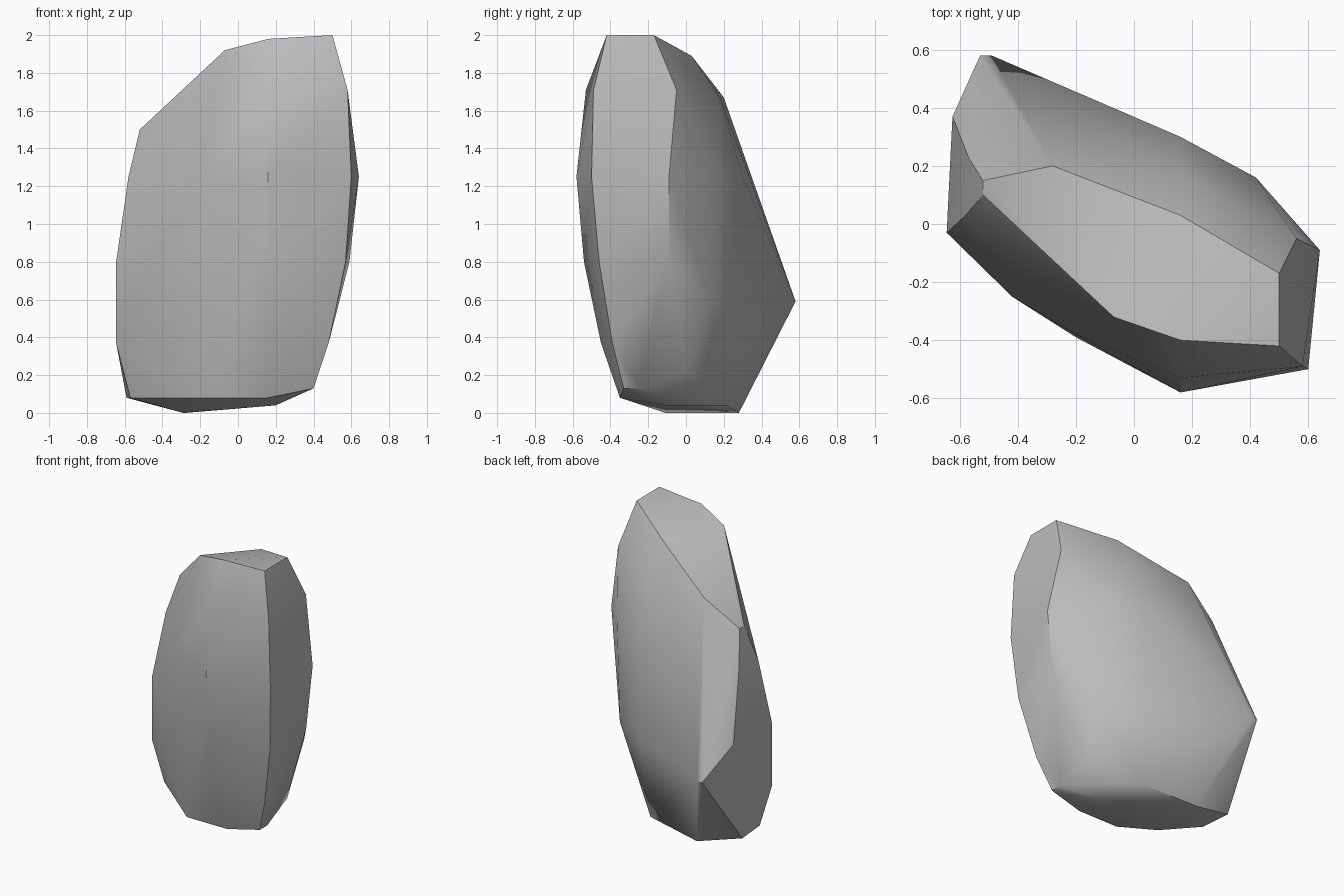
import bpy
import bmesh
import math


def flat_material(name, color):
    """Plain single-colour material for viewport and render."""
    material = bpy.data.materials.new(name)
    material.use_nodes = True
    material.diffuse_color = color
    shader = next(n for n in material.node_tree.nodes if n.type == "BSDF_PRINCIPLED")
    shader.inputs["Base Color"].default_value = color
    shader.inputs["Roughness"].default_value = 0.9
    return material


def ring(height, *corners):
    """Lift a horizontal outline of the boulder to its height."""
    return [(x, y, height) for x, y in corners]


def chipped_stone(name, corners, material):
    """Wrap corners in a faceted hull with softly shaded shallow edges."""
    bm = bmesh.new()
    for corner in corners:
        bm.verts.new(corner)
    hull = bmesh.ops.convex_hull(bm, input=bm.verts)
    spare = set(hull["geom_interior"]) | set(hull["geom_unused"])
    spare = [item for item in spare if isinstance(item, bmesh.types.BMVert)]
    bmesh.ops.delete(bm, geom=spare, context="VERTS")
    bmesh.ops.recalc_face_normals(bm, faces=bm.faces)

    mesh = bpy.data.meshes.new(name)
    bm.to_mesh(mesh)
    bm.free()
    mesh.materials.append(material)
    stone = bpy.data.objects.new(name, mesh)
    bpy.context.collection.objects.link(stone)

    bpy.ops.object.select_all(action="DESELECT")
    stone.select_set(True)
    bpy.context.view_layer.objects.active = stone
    bpy.ops.object.shade_smooth_by_angle(angle=math.radians(30))
    return stone


default_cube = bpy.data.objects.get("Cube")
if default_cube:
    bpy.data.objects.remove(default_cube, do_unlink=True)

# Underside: a small resting facet with a chipped rim
underside = (
    ring(0, (-.29, -.11), (-.28, .28))
    + ring(.04, (.2, -.11), (.12, .22))
    + ring(.08, (-.59, .22), (-.57, 0), (-.15, -.35), (.16, -.35))
    + ring(.13, (.4, -.33), (.4, -.25))
)

# Lower flanks, with the pointed corner at the back
lower_flanks = (
    ring(.22, (.38, 0))
    + ring(.37, (-.645, -.03), (-.4, -.22), (.16, -.45), (.48, -.39))
    + ring(.59, (-.53, .58), (-.49, .58), (.42, .13), (.16, .29))
)

# Widest part of the body
middle = (
    ring(.8, (-.645, -.03), (-.42, -.25), (-.2, -.39), (.16, -.54),
         (.57, -.46), (.59, -.09), (-.625, .37))
    + ring(1.25, (-.58, .03), (-.2, -.38), (.16, -.58), (.6, -.5),
           (.64, -.09), (.42, .16), (.16, .3), (-.57, .23))
)

# Shoulders and the slanted crown
crown = (
    ring(1.5, (-.52, .1), (-.52, .15))
    + ring(1.67, (-.28, .2), (.16, .18))
    + ring(1.71, (.16, -.53), (.58, -.49), (.56, -.05))
    + ring(1.89, (.16, .03))
    + ring(1.92, (-.07, -.32))
    + ring(1.98, (.16, -.4))
    + ring(2, (.5, -.42), (.5, -.17))
)

stone_grey = flat_material("stone grey", (.5, .5, .5, 1))
chipped_stone("boulder", underside + lower_flanks + middle + crown, stone_grey)
